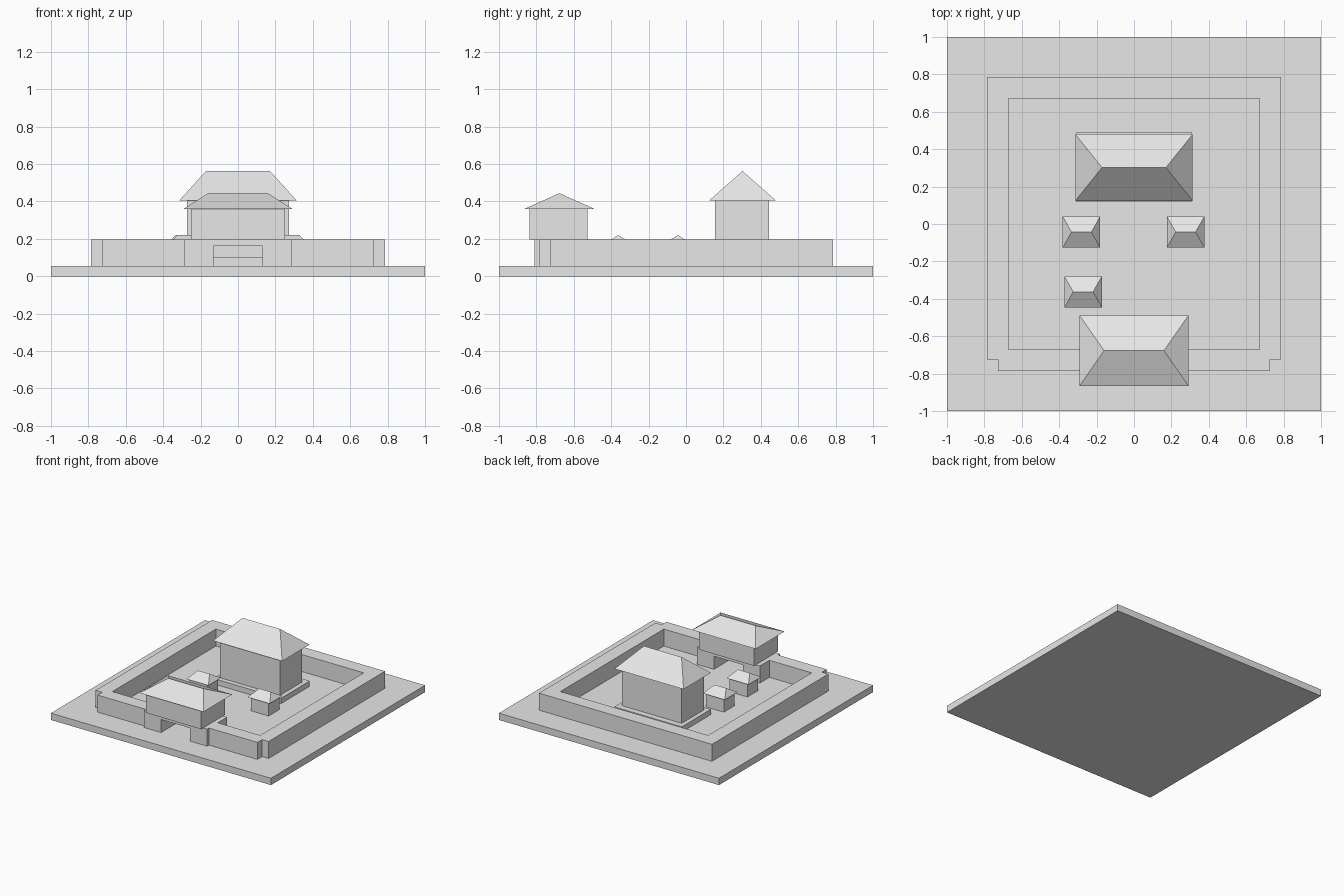
import bpy
import bmesh
from mathutils import Vector

cube = bpy.data.objects.get("Cube")
if cube:
    bpy.data.objects.remove(cube, do_unlink=True)

stone = bpy.data.materials.new("pale grey")
stone.use_nodes = True
GREY = (0.8, 0.8, 0.8, 1.0)
stone.diffuse_color = GREY
stone.node_tree.nodes["Principled BSDF"].inputs["Base Color"].default_value = GREY


def finish(name, bm):
    bmesh.ops.recalc_face_normals(bm, faces=bm.faces)
    mesh = bpy.data.meshes.new(name)
    bm.to_mesh(mesh)
    bm.free()
    mesh.materials.append(stone)
    obj = bpy.data.objects.new(name, mesh)
    bpy.context.collection.objects.link(obj)


def prism(name, outline, direction):
    """Extrude a flat outline of 3D points along a direction."""
    bm = bmesh.new()
    face = bm.faces.new([bm.verts.new(p) for p in outline])
    grown = bmesh.ops.extrude_face_region(bm, geom=[face], use_keep_orig=True)
    verts = [g for g in grown["geom"] if isinstance(g, bmesh.types.BMVert)]
    bmesh.ops.translate(bm, verts=verts, vec=Vector(direction))
    finish(name, bm)


def block(name, cx, cy, hx, hy, z0, z1):
    """Box from its centre, half sizes and height range."""
    corners = [(cx + sx * hx, cy + sy * hy, z0)
               for sx, sy in ((-1, -1), (1, -1), (1, 1), (-1, 1))]
    prism(name, corners, (0, 0, z1 - z0))


def hip_roof(name, cx, cy, hx, hy, ridge, z0, z1):
    """Four-sided roof with a ridge along x and a flat underside."""
    bm = bmesh.new()
    a, b, c, d = [bm.verts.new((cx + sx * hx, cy + sy * hy, z0))
                  for sx, sy in ((-1, -1), (1, -1), (1, 1), (-1, 1))]
    left, right = [bm.verts.new((cx + s * ridge, cy, z1)) for s in (-1, 1)]
    for face in ((a, b, right, left), (b, c, right), (c, d, left, right),
                 (d, a, left), (d, c, b, a)):
        bm.faces.new(face)
    finish(name, bm)


def mirrored(half):
    """Close an outline given by its +x half."""
    return half + [(-x, y, z) for x, y, z in reversed(half)]


GROUND, WALL_TOP = 0.056, 0.196

# Ground slab
block("ground_slab", 0, 0, 1, 1, 0, GROUND)

# Enclosure wall, open at the gate and notched at the front corners
OUT, IN, NOTCH_X, NOTCH_Y = 0.786, 0.672, 0.727, -0.725
outer = [(0.27, -OUT), (NOTCH_X, -OUT), (NOTCH_X, NOTCH_Y), (OUT, NOTCH_Y), (OUT, OUT)]
inner = [(IN, IN), (IN, -IN), (0.27, -IN)]
outline = (outer + [(-x, y) for x, y in reversed(outer)]
           + [(-x, y) for x, y in reversed(inner)] + inner)
prism("enclosure_wall", [(x, y, GROUND) for x, y in outline],
      (0, 0, WALL_TOP - GROUND))

# Gatehouse: base with a passage, upper storey and roof
GATE_Y = -0.677
arch = [(0.132, -0.81, 0.163), (0.132, -0.81, GROUND),
        (0.287, -0.81, GROUND), (0.287, -0.81, WALL_TOP)]
prism("gate_base", mirrored(arch), (0, 0.26, 0))
block("gate_upper_storey", 0, -0.681, 0.25, 0.155, WALL_TOP, 0.36)
hip_roof("gate_roof", 0, GATE_Y, 0.291, 0.188, 0.16, 0.36, 0.444)

# Main hall on its terrace
HALL_Y = 0.302
block("hall_terrace", 0, 0.305, 0.307, 0.188, GROUND, 0.1)
block("hall_body", 0, 0.3, 0.272, 0.144, 0.1, 0.405)
hip_roof("hall_roof", 0, HALL_Y, 0.314, 0.178, 0.171, 0.405, 0.563)

# Small courtyard huts
for label, x, y in (("back_right", -0.281, -0.043), ("back_left", 0.276, -0.043),
                    ("front_right", -0.272, -0.363)):
    block(label + "_hut_body", x, y, 0.081, 0.069, GROUND, 0.168)
    hip_roof(label + "_hut_roof", x, y, 0.1, 0.083, 0.053, 0.168, 0.22)
